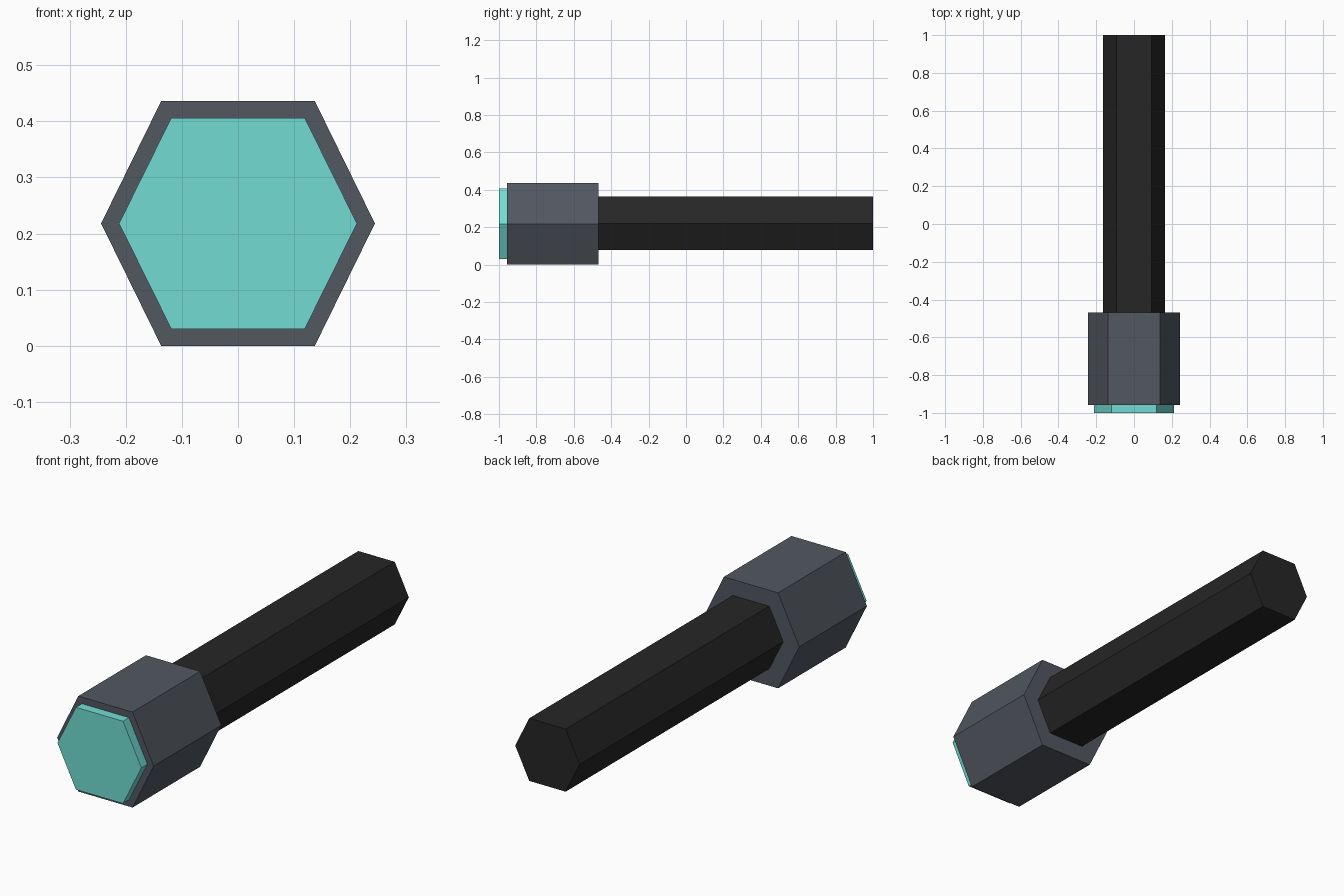
import bpy, bmesh

if "Cube" in bpy.data.objects:
    bpy.data.objects.remove(bpy.data.objects["Cube"])


def material(name, srgb):
    mat = bpy.data.materials.new(name)
    lin = [((c / 255 + 0.055) / 1.055) ** 2.4 for c in srgb]
    mat.diffuse_color = (*lin, 1.0)
    mat.use_nodes = True
    mat.node_tree.nodes["Principled BSDF"].inputs["Base Color"].default_value = mat.diffuse_color
    return mat


def hex_bar(name, half_w, half_flat, half_h, y0, y1, mat, zc=0.218):
    """Six-sided bar along y with flat top and bottom."""
    profile = [(half_w, 0), (half_flat, half_h), (-half_flat, half_h),
               (-half_w, 0), (-half_flat, -half_h), (half_flat, -half_h)]
    bm = bmesh.new()
    face = bm.faces.new([bm.verts.new((x, y0, z + zc)) for x, z in profile])
    out = bmesh.ops.extrude_face_region(bm, geom=[face])
    verts = [g for g in out["geom"] if isinstance(g, bmesh.types.BMVert)]
    bmesh.ops.translate(bm, verts=verts, vec=(0, y1 - y0, 0))
    bmesh.ops.recalc_face_normals(bm, faces=bm.faces)
    mesh = bpy.data.meshes.new(name)
    bm.to_mesh(mesh)
    bm.free()
    mesh.materials.append(mat)
    obj = bpy.data.objects.new(name, mesh)
    bpy.context.collection.objects.link(obj)
    return obj


grey = material("slate grey", (82, 87, 96))
black = material("black", (38, 38, 38))
teal = material("teal", (114, 220, 212))

# flashlight head, lens plate and handle
hex_bar("head", 0.244, 0.137, 0.218, -0.957, -0.469, grey)
hex_bar("lens", 0.212, 0.119, 0.188, -1.0, -0.957, teal)
hex_bar("handle", 0.163, 0.092, 0.143, -0.469, 1.0, black, 0.22)
